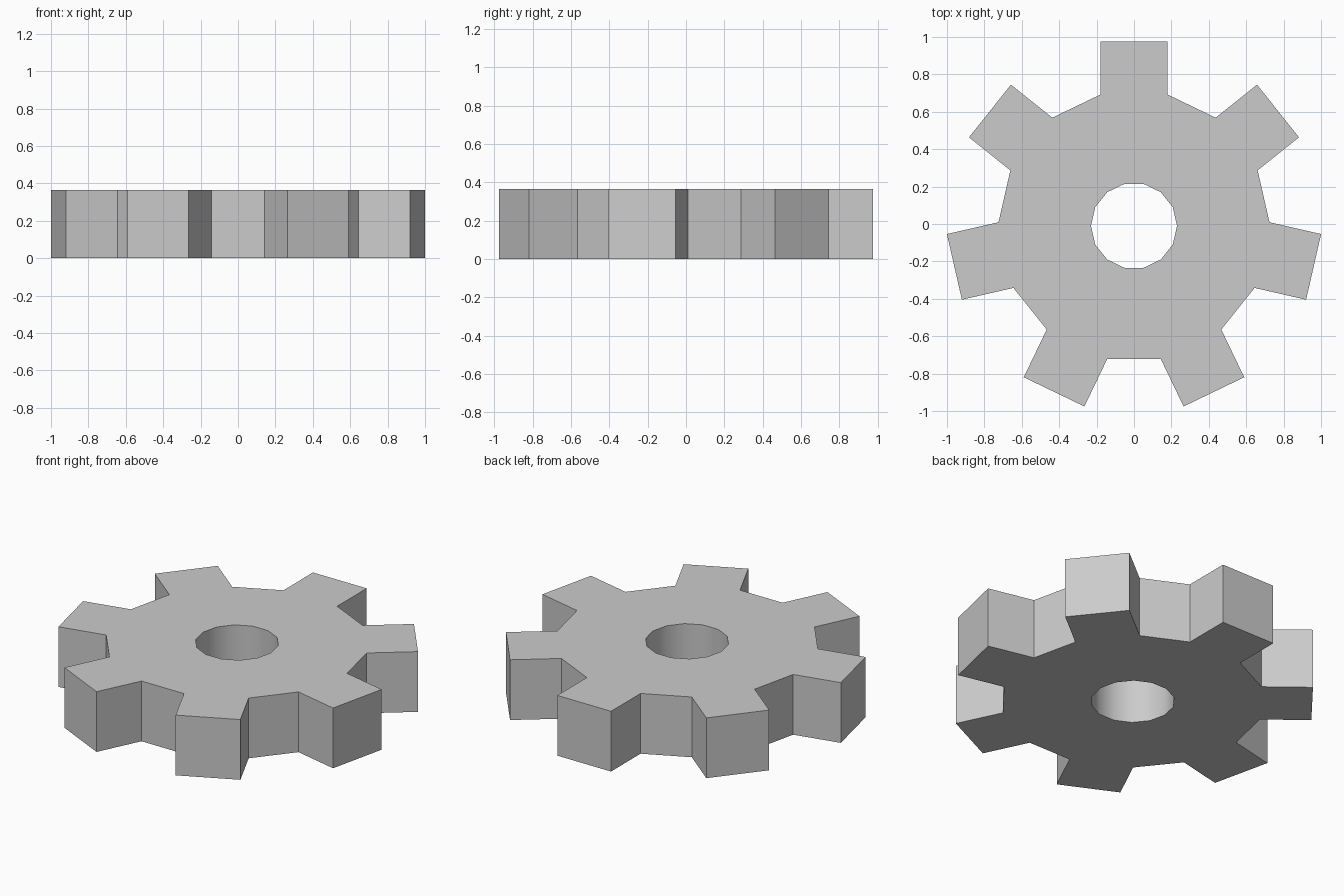
import bpy, bmesh, math
from mathutils import Matrix, Vector

if "Cube" in bpy.data.objects:
    bpy.data.objects.remove(bpy.data.objects["Cube"])

TEETH = 7
HEIGHT = 0.365
HALF_W = 0.18              # half width of a tooth
ROOT, TIP = 0.702, 0.985   # distance of tooth base and tip from the axis
HOLE_R = 0.23
CENTRE = Vector((0, -0.01, 0))

bm = bmesh.new()
hole, root = [], []

# Flat profile: hole ring, root ring and seven square teeth
for i in range(TEETH):
    turn = Matrix.Rotation(-i * math.tau / TEETH, 3, 'Z')

    def vert(x, y):
        return bm.verts.new(turn @ Vector((x, y, 0)) + CENTRE)

    a = math.pi / (2 * TEETH)
    hx, hy = HOLE_R * math.sin(a), HOLE_R * math.cos(a)
    hole += [vert(-hx, hy), vert(hx, hy)]
    base = [vert(-HALF_W, ROOT), vert(HALF_W, ROOT)]
    root += base
    bm.faces.new([base[0], base[1], vert(HALF_W, TIP), vert(-HALF_W, TIP)])

# Web between the hole and the root ring
n = len(hole)
for i in range(n):
    j = (i + 1) % n
    bm.faces.new([hole[i], hole[j], root[j], root[i]])

# Thicken the profile into a solid
ext = bmesh.ops.extrude_face_region(bm, geom=bm.faces[:], use_keep_orig=True)
top = [v for v in ext['geom'] if isinstance(v, bmesh.types.BMVert)]
bmesh.ops.translate(bm, verts=top, vec=(0, 0, HEIGHT))
bmesh.ops.recalc_face_normals(bm, faces=bm.faces[:])

mesh = bpy.data.meshes.new("gear")
bm.to_mesh(mesh)
bm.free()
gear = bpy.data.objects.new("gear", mesh)
bpy.context.collection.objects.link(gear)

# Smooth bore, crisp teeth
bpy.context.view_layer.objects.active = gear
gear.select_set(True)
bpy.ops.object.shade_smooth_by_angle(angle=math.radians(30))
